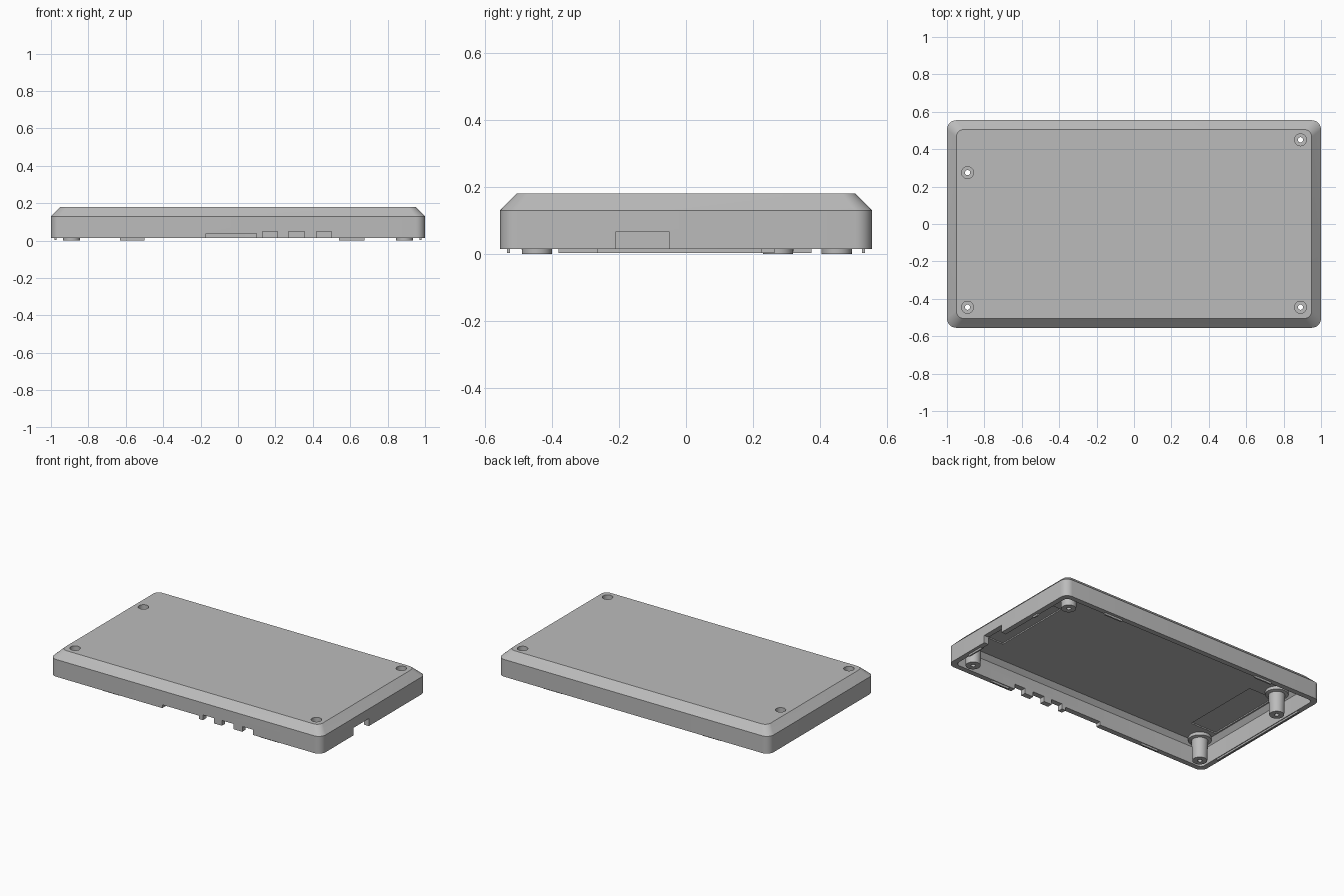
import bpy, bmesh, math
from mathutils import Matrix, Vector

if "Cube" in bpy.data.objects:
    bpy.data.objects.remove(bpy.data.objects["Cube"])

grey = bpy.data.materials.new("case_grey")
grey.use_nodes = True
COLOR = (0.5, 0.5, 0.5, 1)
grey.diffuse_color = COLOR
grey.node_tree.nodes["Principled BSDF"].inputs["Base Color"].default_value = COLOR

HALF_X, HALF_Y, RIM = 1.0, 0.555, 0.015
POSTS = [(-0.89, -0.445), (-0.89, 0.275), (0.89, -0.445), (0.89, 0.45)]


def finish(name, bm):
    bmesh.ops.recalc_face_normals(bm, faces=bm.faces)
    mesh = bpy.data.meshes.new(name)
    bm.to_mesh(mesh)
    bm.free()
    mesh.materials.append(grey)
    obj = bpy.data.objects.new(name, mesh)
    bpy.context.collection.objects.link(obj)
    return obj


def add_box(bm, x0, x1, y0, y1, z0, z1):
    size = Matrix.Diagonal((x1 - x0, y1 - y0, z1 - z0, 1))
    middle = Vector((x0 + x1, y0 + y1, z0 + z1)) / 2
    bmesh.ops.create_cube(bm, size=1, matrix=Matrix.Translation(middle) @ size)


def boxes(name, items):
    bm = bmesh.new()
    for item in items:
        add_box(bm, *item)
    return finish(name, bm)


def rounded_ring(bm, inset, z, radius, steps=8):
    """Rounded rectangle of vertices, inset from the outer walls."""
    ring = []
    for quarter, (sx, sy) in enumerate([(1, 1), (-1, 1), (-1, -1), (1, -1)]):
        cx = sx * (HALF_X - inset - radius)
        cy = sy * (HALF_Y - inset - radius)
        for i in range(steps + 1):
            a = (quarter + i / steps) * math.pi / 2
            ring.append(bm.verts.new((cx + radius * math.cos(a), cy + radius * math.sin(a), z)))
    return ring


def bridge(bm, a, b):
    for i in range(len(a)):
        j = (i + 1) % len(a)
        bm.faces.new((a[i], a[j], b[j], b[i]))


def smooth(obj):
    bpy.ops.object.select_all(action="DESELECT")
    obj.select_set(True)
    bpy.context.view_layer.objects.active = obj
    bpy.ops.object.shade_smooth_by_angle(angle=math.radians(25))


# Hollow shell: from the inner ceiling, down round the rim and up the outside
bm = bmesh.new()
rings = [rounded_ring(bm, *r) for r in [
    (0.06, 0.16, 0.025), (0.035, 0.13, 0.03), (0.035, RIM, 0.03),
    (0, RIM, 0.05), (0, 0.13, 0.05), (0.05, 0.18, 0.04)]]
for a, b in zip(rings, rings[1:]):
    bridge(bm, a, b)
bm.faces.new(rings[0])
bm.faces.new(rings[-1])
shell = finish("top_case_shell", bm)

# Port openings and shallow ceiling pockets
openings = [(x0, x1, -0.6, -0.5, -0.05, z) for x0, x1, z in [
    (-0.17, 0.10, 0.037), (0.13, 0.21, 0.05), (0.27, 0.355, 0.05), (0.42, 0.50, 0.05)]]
openings.append((0.94, 1.05, -0.21, -0.05, -0.05, 0.065))
openings += [(-0.93, -0.74, -0.345, 0.2, 0.1, 0.168), (0.74, 0.93, -0.345, 0.2, 0.1, 0.168)]
cutters = [boxes("opening_cutter", openings)]

# Screw head holes through the top
bm = bmesh.new()
for x, y in POSTS:
    bmesh.ops.create_cone(bm, cap_ends=True, segments=32, radius1=0.032, radius2=0.032,
                          depth=0.2, matrix=Matrix.Translation((x, y, 0.2)))
cutters.append(finish("screw_cutter", bm))

bpy.context.view_layer.objects.active = shell
for cutter in cutters:
    mod = shell.modifiers.new("cut", "BOOLEAN")
    mod.operation = "DIFFERENCE"
    mod.solver = "EXACT"
    mod.object = cutter
    bpy.ops.object.modifier_apply(modifier=mod.name)
    bpy.data.objects.remove(cutter)
smooth(shell)

# Flanged screw posts, bored through with a seat for the screw head
PROFILE = [(0.014, 0), (0.045, 0), (0.05, 0.135), (0.07, 0.14), (0.07, 0.162),
           (0.032, 0.162), (0.032, 0.148), (0.014, 0.148)]
for n, (px, py) in enumerate(POSTS):
    bm = bmesh.new()
    loops = [[bm.verts.new((px + r * math.cos(k * math.tau / 32),
                            py + r * math.sin(k * math.tau / 32), z)) for k in range(32)]
             for r, z in PROFILE]
    for i, loop in enumerate(loops):
        bridge(bm, loop, loops[(i + 1) % len(loops)])
    smooth(finish(f"screw_post_{n + 1}", bm))

# Locating tabs along the rim
for name, y in [("front_rim_tabs", -0.53), ("back_rim_tabs", 0.53)]:
    boxes(name, [(x0, x1, y - 0.005, y + 0.005, 0.002, 0.03)
                 for x0, x1 in [(-0.63, -0.5), (0.54, 0.675)]])
boxes("right_rim_lip", [(-0.98, -0.97, -0.38, 0.375, 0.003, 0.03)])
boxes("left_rim_tabs", [(0.97, 0.98, -0.38, -0.265, 0.003, 0.03),
                        (0.97, 0.98, 0.225, 0.265, 0.003, 0.03)])
